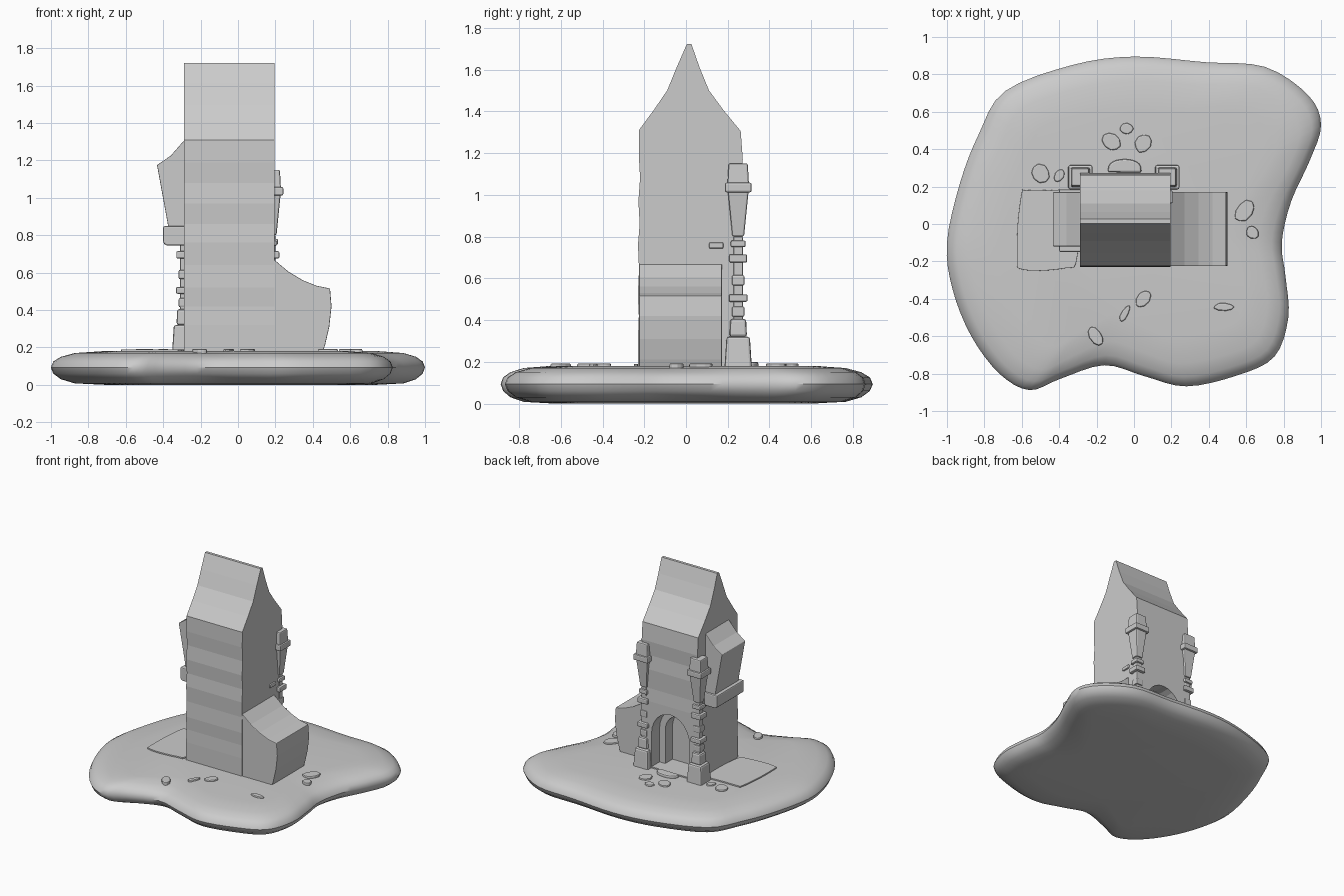
import bpy, bmesh, math, random
from mathutils import Vector

if "Cube" in bpy.data.objects:
    bpy.data.objects.remove(bpy.data.objects["Cube"])
random.seed(4)

grey = bpy.data.materials.new("plain grey")
grey.diffuse_color = (0.6, 0.6, 0.6, 1)
grey.use_nodes = True
grey.node_tree.nodes["Principled BSDF"].inputs["Base Color"].default_value = grey.diffuse_color


def finish(name, bm, bevel=0.0, smooth=None):
    bmesh.ops.recalc_face_normals(bm, faces=bm.faces[:])
    me = bpy.data.meshes.new(name)
    bm.to_mesh(me)
    bm.free()
    ob = bpy.data.objects.new(name, me)
    bpy.context.collection.objects.link(ob)
    me.materials.append(grey)
    if bevel:
        m = ob.modifiers.new("bevel", 'BEVEL')
        m.width, m.segments, m.limit_method = bevel, 2, 'ANGLE'
    if smooth:
        bpy.ops.object.select_all(action='DESELECT')
        ob.select_set(True)
        bpy.context.view_layer.objects.active = ob
        bpy.ops.object.shade_smooth_by_angle(angle=math.radians(smooth))
    return ob


def loft(name, rings, **kw):
    """Closed solid through a list of point rings."""
    bm = bmesh.new()
    vs = [[bm.verts.new(p) for p in r] for r in rings]
    n = len(rings[0])
    for a, b in zip(vs, vs[1:]):
        for i in range(n):
            j = (i + 1) % n
            bm.faces.new((a[i], a[j], b[j], b[i]))
    bm.faces.new(vs[0])
    bm.faces.new(vs[-1])
    return finish(name, bm, **kw)


def prism(name, pts, axis, a, b, **kw):
    """Extrude a 2D profile along x, y or z."""
    place = {'x': lambda p, t: (t, p[0], p[1]),
             'y': lambda p, t: (p[0], t, p[1]),
             'z': lambda p, t: (p[0], p[1], t)}[axis]
    return loft(name, [[place(p, t) for p in pts] for t in (a, b)], **kw)


def block(name, x, y, z0, z1, h0, h1=None, bevel=0.008):
    """Square block, half width h0 at the bottom and h1 at the top."""
    h1 = h1 or h0
    sq = [(-1, -1), (1, -1), (1, 1), (-1, 1)]
    return loft(name, [[(x + h * u, y + h * v, z) for u, v in sq]
                       for h, z in ((h0, z0), (h1, z1))], bevel=bevel)


def smooth_loop(pts, steps):
    """Closed Catmull-Rom curve through the points."""
    out, n = [], len(pts)
    for i in range(n):
        p0, p1, p2, p3 = (Vector(pts[(i + k) % n]) for k in (-1, 0, 1, 2))
        for s in range(steps):
            t = s / steps
            out.append(0.5 * (2 * p1 + (p2 - p0) * t + (2 * p0 - 5 * p1 + 4 * p2 - p3) * t * t
                              + (3 * p1 - p0 - 3 * p2 + p3) * t ** 3))
    return out


# Ground island: wavy outline with a rounded rim
outline = [(1, .53), (.93, .69), (.7, .84), (.38, .865), (0, .895), (-.33, .85), (-.69, .71),
           (-.83, .48), (-.93, .22), (-1, -.1), (-.97, -.35), (-.87, -.6), (-.72, -.8),
           (-.56, -.888), (-.4, -.83), (-.16, -.755), (.06, -.815), (.28, -.868), (.55, -.81),
           (.75, -.71), (.825, -.5), (.81, -.28), (.79, -.1), (.84, .12), (.94, .34)]
curve = smooth_loop(outline, 4)
rim = [(.3, 0), (.13, .008), (.055, .03), (.014, .06), (0, .093), (.014, .125),
       (.055, .15), (.13, .17), (.28, .18)]
loft("ground", [[(*(p * (1 - d / p.length)), z) for p in curve] for d, z in rim], smooth=40)

# Tower: side profile with slightly uneven walls and a concave steep roof
front_wall = [(-.23, .15), (-.23, .32), (-.226, .42), (-.231, .52), (-.225, .64), (-.23, .76),
              (-.222, .86), (-.228, .97), (-.22, 1.08), (-.226, 1.19), (-.225, 1.31)]
roof = [(-.155, 1.405), (-.09, 1.5), (-.045, 1.61), (.004, 1.722), (.026, 1.722),
        (.065, 1.61), (.11, 1.5), (.18, 1.405), (.262, 1.305)]
back_wall = [(.272, 1.17), (.265, 1.06), (.272, .95), (.266, .8), (.272, .7), (.272, .15)]
tower = prism("tower", front_wall + roof + back_wall, 'x', -.29, .195)


# Doorway: two stepped arched recesses cut in the back wall
def arch(cx, hw, z0, spring, top, n=12):
    return [(cx + hw, z0)] + [(cx + hw * math.cos(math.pi * i / n),
            spring + (top - spring) * math.sin(math.pi * i / n)) for i in range(n + 1)] + [(cx - hw, z0)]


for hw, top, depth in ((.165, .64, .10), (.115, .585, .19)):
    pts = arch(-.055, hw, .19, .45, top)
    cutter = prism("door_cutter", pts, 'y', .272 - depth, .4)
    cutter.hide_render = True
    m = tower.modifiers.new("doorway", 'BOOLEAN')
    m.operation, m.object, m.solver = 'DIFFERENCE', cutter, 'EXACT'
    bpy.ops.object.select_all(action='DESELECT')
    bpy.context.view_layer.objects.active = tower
    tower.select_set(True)
    bpy.ops.object.modifier_apply(modifier=m.name)
    bpy.data.objects.remove(cutter)

# Side annex with a swept lean-to roof
prism("annex", [(.18, .15), (.445, .15), (.465, .21), (.488, .31), (.5, .42), (.492, .515),
                (.42, .53), (.345, .56), (.27, .605), (.195, .668), (.18, .668)],
      'y', -.225, .172, bevel=.004)

# Overhanging bay and its sill
prism("bay", [(-.28, .83), (-.37, .83), (-.433, 1.175), (-.36, 1.225), (-.29, 1.305), (-.28, 1.305)],
      'y', -.12, .17, bevel=.004)
prism("bay_sill", [(-.28, .745), (-.385, .745), (-.4, .76), (-.4, .848), (-.28, .848)],
      'y', -.15, .185, bevel=.008)

# Matching stone columns at the two back corners
for side, x, out in (("left", -.287, -1), ("right", .178, 1)):
    y = .25
    block(side + "_column_top", x, y, 1.04, 1.15, .052, .046)
    block(side + "_column_cap", x, y, 1.012, 1.058, .064)
    block(side + "_column_shaft", x, y, .80, 1.02, .028, .05)
    block(side + "_column_foot", x, y, .15, .32, .067, .056, bevel=.012)
    block(side + "_column_pedestal", x, y, .32, .405, .042, .038, bevel=.012)
    # stacked collars on the thin corner post
    block(side + "_column_post", x, y, .40, .80, .022, bevel=.004)
    for z, h, t in ((.44, .03, .025), (.505, .045, .018), (.59, .03, .025),
                    (.695, .043, .02), (.765, .036, .016)):
        block(side + "_column_collar", x, y, z - t, z + t, h)
prism("wall_stone", [(.18, .11), (.207, .11), (.207, .18), (.18, .18)], 'z', .742, .772, bevel=.008)

# Door step and ground slab
prism("door_step", [(-.05 + .09 * math.cos(t), .275 + .072 * math.sin(t) ** .6)
                    for t in [math.pi * i / 12 * .999 for i in range(13)]], 'z', .15, .2, bevel=.01)
slab = smooth_loop([(-.6, .17), (-.58, .18), (-.45, .18), (-.31, .17), (-.29, 0), (-.31, -.21),
                    (-.36, -.235), (-.5, -.25), (-.61, -.24), (-.625, -.2), (-.622, 0)], 3)
prism("ground_slab", slab, 'z', .15, .19, bevel=.006)

# Scattered flat stones: x, y, half length, half width, turn in degrees
for x, y, a, b, turn in ((-.5, .27, .055, .048, 140), (-.4, .258, .038, .026, 60),
                         (-.12, .44, .055, .045, 140), (-.04, .51, .037, .032, 0),
                         (.05, .432, .055, .042, 50), (.592, .07, .068, .048, 50),
                         (.633, -.045, .038, .033, 130), (.48, -.443, .056, .022, 0),
                         (.05, -.4, .052, .034, 50), (-.05, -.48, .05, .02, 60),
                         (-.205, -.6, .055, .035, 120)):
    r = math.radians(turn)
    pts = []
    for i in range(9):
        t = math.tau * i / 9
        u, v = (k * random.uniform(.88, 1.06) for k in (a * math.cos(t), b * math.sin(t)))
        pts.append((x + u * math.cos(r) - v * math.sin(r), y + u * math.sin(r) + v * math.cos(r)))
    prism("path_stone", pts, 'z', .14, .192, bevel=.007)
